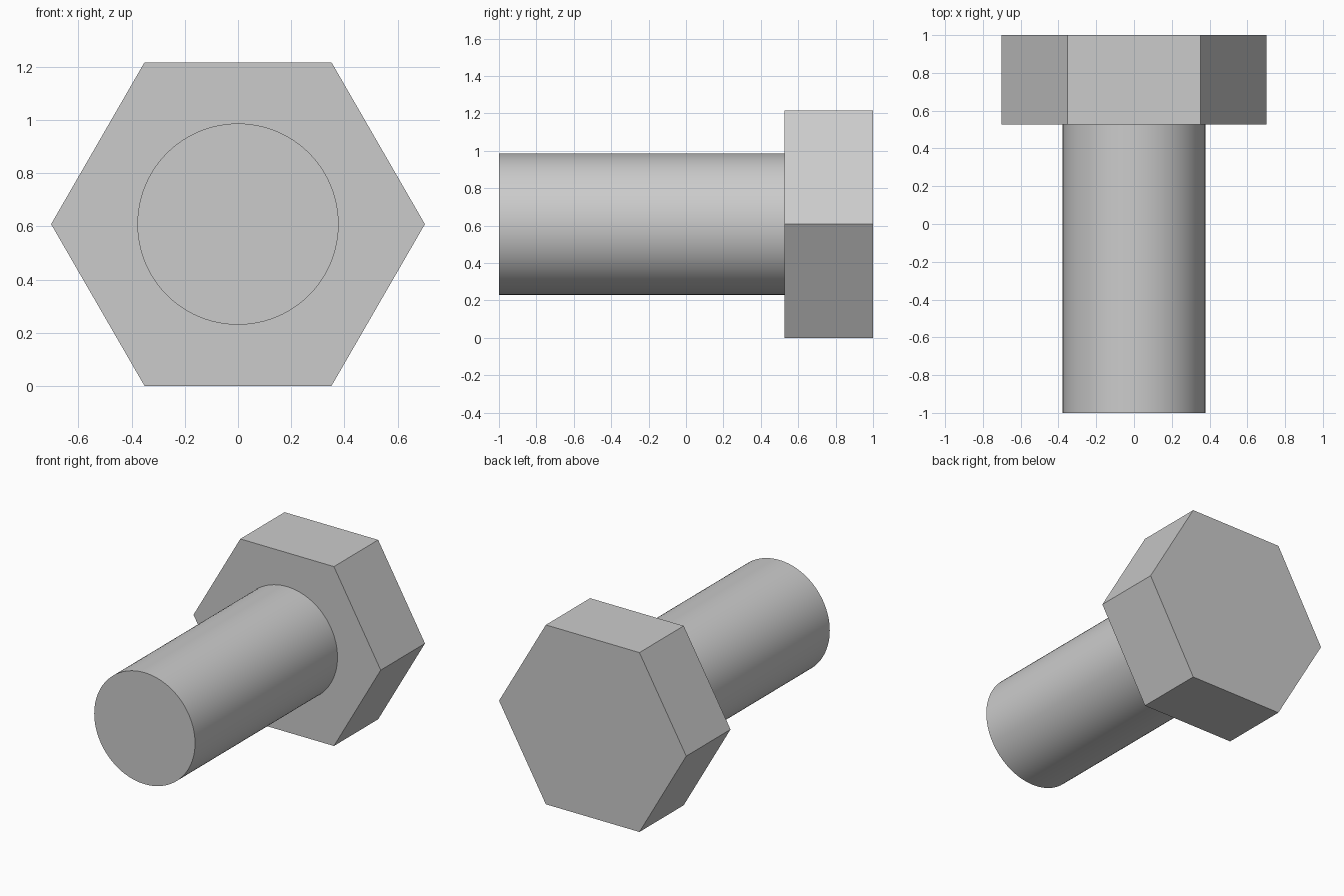
import bpy, bmesh, math

if "Cube" in bpy.data.objects:
    bpy.data.objects.remove(bpy.data.objects["Cube"])

AXIS_Z = 0.608  # height of the bolt's axis

steel = bpy.data.materials.new("steel grey")
steel.diffuse_color = (0.6, 0.6, 0.6, 1)
steel.use_nodes = True
steel.node_tree.nodes["Principled BSDF"].inputs["Base Color"].default_value = steel.diffuse_color


def prism(name, sides, radius, y0, y1, smooth=False):
    """Closed prism along y, with its first corner pointing to +x."""
    bm = bmesh.new()
    rings = []
    for y in (y0, y1):
        rings.append([bm.verts.new((radius * math.cos(a), y, AXIS_Z + radius * math.sin(a)))
                      for a in (2 * math.pi * i / sides for i in range(sides))])
    front, back = rings
    bm.faces.new(front)
    bm.faces.new(back[::-1])
    for i in range(sides):
        j = (i + 1) % sides
        bm.faces.new((front[j], front[i], back[i], back[j]))
    bmesh.ops.recalc_face_normals(bm, faces=bm.faces)
    mesh = bpy.data.meshes.new(name)
    bm.to_mesh(mesh)
    bm.free()
    mesh.materials.append(steel)
    obj = bpy.data.objects.new(name, mesh)
    bpy.context.collection.objects.link(obj)
    if smooth:
        bpy.ops.object.select_all(action='DESELECT')
        obj.select_set(True)
        bpy.context.view_layer.objects.active = obj
        bpy.ops.object.shade_smooth_by_angle(angle=math.radians(30))
    return obj


# Hexagonal head at the back, round shaft towards the front
prism("hex_head", 6, 0.702, 0.526, 1.0)
prism("shaft", 96, 0.378, -1.0, 0.526, smooth=True)
